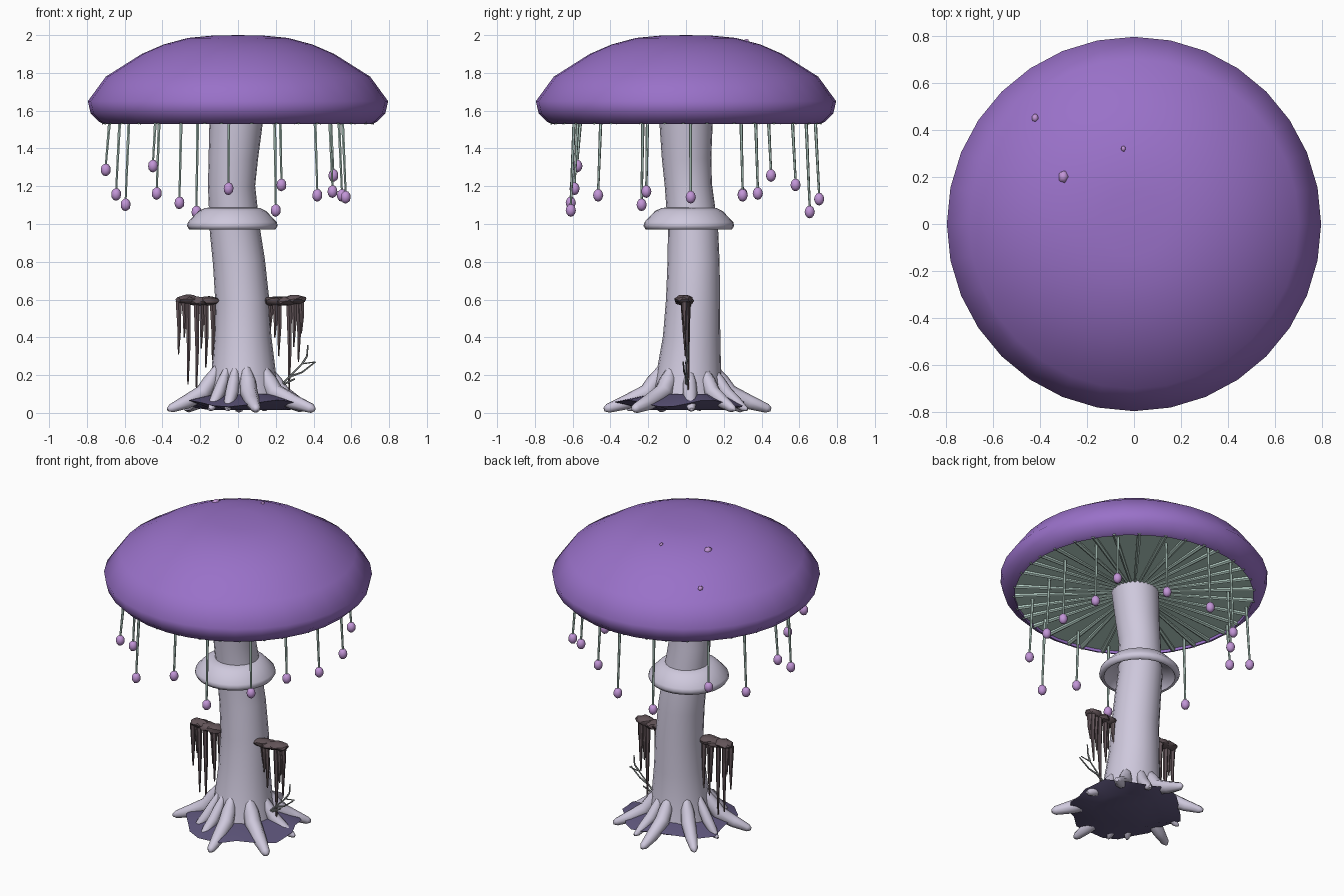
import bpy, bmesh, math, random
from mathutils import Vector, Matrix

random.seed(4)
if "Cube" in bpy.data.objects:
    bpy.data.objects.remove(bpy.data.objects["Cube"], do_unlink=True)


def material(name, rgb):
    m = bpy.data.materials.new(name)
    m.use_nodes = True
    m.diffuse_color = (*rgb, 1)
    m.node_tree.nodes["Principled BSDF"].inputs["Base Color"].default_value = (*rgb, 1)
    return m


PURPLE = material("cap purple", (.32, .165, .58))
PALE = material("stem pale lavender", (.62, .58, .72))
LILAC = material("bulb lilac", (.54, .30, .68))
MINT = material("gill pale green", (.52, .70, .63))
MOSS = material("mat dark violet", (.115, .095, .205))
BROWN = material("bracket dark brown", (.125, .09, .10))
TWIG = material("twig grey", (.27, .29, .29))


def finish(name, bm, mat, angle=45):
    bmesh.ops.recalc_face_normals(bm, faces=bm.faces)
    me = bpy.data.meshes.new(name)
    bm.to_mesh(me)
    bm.free()
    me.materials.append(mat)
    ob = bpy.data.objects.new(name, me)
    bpy.context.collection.objects.link(ob)
    bpy.ops.object.select_all(action="DESELECT")
    ob.select_set(True)
    bpy.context.view_layer.objects.active = ob
    bpy.ops.object.shade_smooth_by_angle(angle=math.radians(angle))


def tube(bm, path, radii, sides):
    """Capped tube along a path with one radius per point."""
    pts = [Vector(p) for p in path]
    rings = []
    ref = None
    for i, p in enumerate(pts):
        along = (pts[min(i + 1, len(pts) - 1)] - pts[max(i - 1, 0)]).normalized()
        # carry the side axis along the path so the rings do not twist
        ref = ref or (Vector((0, 0, 1)) if abs(along.z) < .5 else Vector((0, 1, 0)))
        ref = (ref - along * ref.dot(along)).normalized()
        v = along.cross(ref)
        angles = [2 * math.pi * k / sides for k in range(sides)]
        rings.append([bm.verts.new(p + radii[i] * (ref * math.cos(a) + v * math.sin(a))) for a in angles])
    for a, b in zip(rings, rings[1:]):
        bridge(bm, a, b)
    bm.faces.new(rings[0])
    bm.faces.new(rings[-1])


def bridge(bm, a, b):
    for k in range(len(a)):
        j = (k + 1) % len(a)
        bm.faces.new((a[k], a[j], b[j], b[k]))


def lathe(bm, profile, sides, centre=(0, 0)):
    verts = [bm.verts.new((centre[0] + r, centre[1], z)) for r, z in profile]
    edges = [bm.edges.new(pair) for pair in zip(verts, verts[1:])]
    bmesh.ops.spin(bm, geom=verts + edges, cent=(*centre, 0), axis=(0, 0, 1),
                   angle=2 * math.pi, steps=sides)
    bmesh.ops.remove_doubles(bm, verts=bm.verts, dist=.0005)


def blob(bm, at, size, detail=2, jitter=0):
    mat = Matrix.Translation(at) @ Matrix.Diagonal((*size, 1))
    new = bmesh.ops.create_icosphere(bm, subdivisions=detail, radius=1, matrix=mat)["verts"]
    for v in new:
        v.co += Vector([random.uniform(-jitter, jitter) for _ in range(3)])


# Cap dome with smoothly curled rim
bm = bmesh.new()
lathe(bm, [(0, 2), (.14, 1.997), (.265, 1.985), (.395, 1.95), (.51, 1.9), (.70, 1.78),
           (.795, 1.65), (.78, 1.585), (.735, 1.54), (.71, 1.53), (.71, 1.56)], 32)
finish("cap", bm, PURPLE, 89)

# Underside disc and radial ribs
bm = bmesh.new()
lathe(bm, [(0, 1.548), (.35, 1.548), (.72, 1.548), (.72, 1.56), (0, 1.56)], 32)
finish("gill_disc", bm, MINT)
bm = bmesh.new()
for i in range(34):
    a = 2 * math.pi * (i + random.uniform(-.2, .2)) / 34
    c, s = math.cos(a), math.sin(a)
    tube(bm, [(.1 * c, .1 * s, 1.548), (.72 * c, .72 * s, 1.543)], [.009, .015], 6)
finish("gill_ribs", bm, MINT)

# Leaning stem
bm = bmesh.new()
tube(bm, [(.03, .01, .06), (.03, .015, .2), (.025, .03, .4), (.022, .037, .6), (.005, .04, .8),
          (-.017, .037, .97), (-.034, .013, 1.2), (-.025, .003, 1.35), (-.008, 0, 1.57)],
     [.2, .172, .152, .143, .138, .133, .125, .131, .143], 20)
finish("stem", bm, PALE)

# Ring collar with hollow underside
bm = bmesh.new()
lathe(bm, [(.12, 1.087), (.145, 1.085), (.18, 1.068), (.235, 1.01), (.24, .99), (.228, .97),
           (.212, .97), (.19, 1.01), (.12, 1.03)], 28, (-.03, .015))
finish("collar", bm, PALE, 60)

# Roots: direction in degrees and reach
roots = [(3, .37), (37, .41), (68, .34), (92, .44), (135, .42), (168, .31),
         (201, .42), (236, .31), (256, .33), (280, .45), (323, .48)]
bm = bmesh.new()
for deg, reach in roots:
    a = math.radians(deg)
    c, s = math.cos(a), math.sin(a)
    steps = [(.135, .24), (.18, .165), (.22, .105), ((.22 + reach) / 2, .055),
             (reach - .02, .024), (reach, .018)]
    tube(bm, [(.02 + r * c, .01 + r * s, z) for r, z in steps],
         [w * reach / .42 for w in (.022, .04, .044, .036, .023, .01)], 8)
finish("roots", bm, PALE, 60)

# Draped ground mat with a wavy outline
bm = bmesh.new()
core, outer, under = [], [], []
for i in range(26):
    a = 2 * math.pi * i / 26
    x, y = math.cos(a), math.sin(a)
    r = .335 + .05 * math.cos(a - math.radians(225)) + random.uniform(-.022, .022)
    z = .05 + .018 * math.sin(4 * a)
    core.append(bm.verts.new((.06 + .19 * x, .01 + .19 * y, .1)))
    outer.append(bm.verts.new((.085 + r * x, .01 + r * y, z)))
    under.append(bm.verts.new((.06 + .21 * x, .01 + .21 * y, .015)))
bridge(bm, core, outer)
bridge(bm, outer, under)
bm.faces.new(core)
bm.faces.new(under)
finish("ground_mat", bm, MOSS)

# Hanging cords with bulbs
bulbs = [(-.70, .05, 1.29), (-.45, -.575, 1.31), (-.645, .3, 1.16), (-.595, -.235, 1.105),
         (-.43, .38, 1.165), (-.31, -.61, 1.115), (-.22, .655, 1.067), (-.05, -.59, 1.19),
         (.23, .58, 1.21), (.20, -.61, 1.075), (.42, -.465, 1.155), (.505, .45, 1.26),
         (.50, -.21, 1.175), (.55, .3, 1.155), (.57, .025, 1.145), (0, .705, 1.135)]
cords, drops = bmesh.new(), bmesh.new()
for x, y, z in bulbs:
    tube(cords, [(x * .97, y * .97, 1.555), (x, y, z + .02)], [.009, .006], 6)
    blob(drops, (x, y, z - .003), (.027, .027, .034))
finish("cords", cords, MINT)
finish("bulbs", drops, LILAC)

# Small specks on the cap
bm = bmesh.new()
for x, y, z, s in [(-.30, .2, 1.953, .03), (-.42, .45, 1.832, .02), (-.045, .32, 1.97, .014)]:
    blob(bm, (x, y, z), (s * .8, s, s * .8), 1)
finish("cap_specks", bm, LILAC)


# Side brackets: lumpy shelf and drips (offset from inner edge, bottom height)
def bracket(name, side, inner, drips):
    bm = bmesh.new()
    for off, lift in ((.035, 0), (.09, -.003), (.15, .006)):
        blob(bm, (inner + side * off, -.01, .594 + lift), (.06, .05, .024), 2, .005)
    for off, bottom in drips:
        x, y = inner + side * off, random.uniform(-.035, .015)
        mid = (.6 + bottom) / 2
        tube(bm, [(x, y, .59), (x + .004, y, mid), (x, y + .005, bottom)], [.017, .012, .004], 6)
    finish(name, bm, BROWN, 30)


bracket("right_bracket", -1, -.12, [(.015, .28), (.05, .24), (.075, .34), (.10, .12),
                                    (.145, .15), (.165, .4), (.195, .31)])
bracket("left_bracket", 1, .155, [(.015, .44), (.04, .4), (.06, .3), (.115, .11),
                                  (.14, .35), (.165, .27), (.18, .42)])

# Bare twig beside the stem
bm = bmesh.new()
for path in ([(.2, 0, .12), (.28, 0, .2), (.34, 0, .26), (.41, 0, .27)],
             [(.34, 0, .26), (.365, .01, .3), (.37, .01, .36)],
             [(.27, 0, .19), (.34, -.01, .215), (.41, -.015, .27)],
             [(.22, 0, .14), (.3, .015, .18)]):
    tube(bm, path, [.007, .005, .004, .003][:len(path)], 5)
finish("twig", bm, TWIG)
